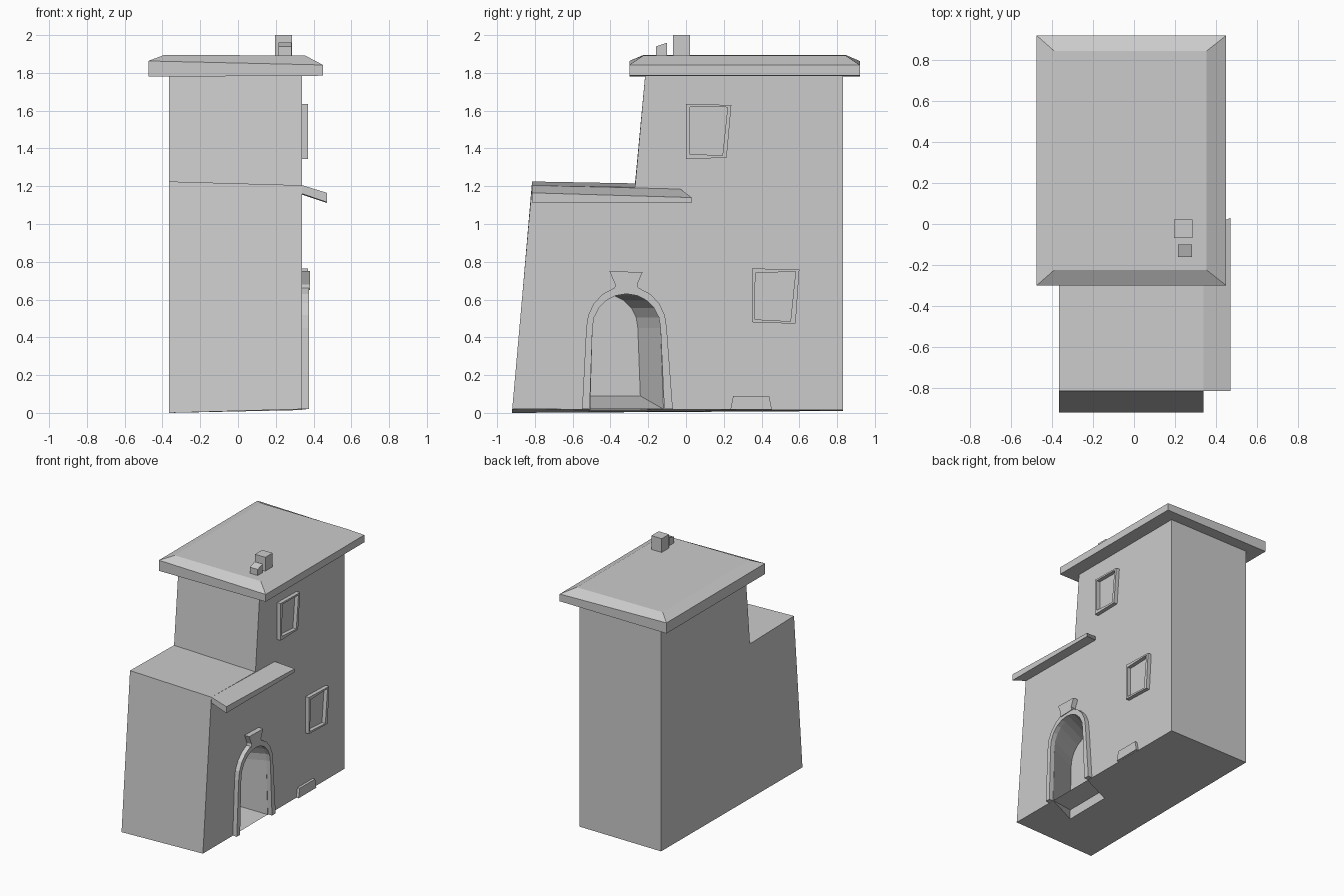
import bpy, bmesh, math

if "Cube" in bpy.data.objects:
    bpy.data.objects.remove(bpy.data.objects["Cube"])

WALL = 0.34  # x of the right-hand wall


def make(name, verts, faces):
    bm = bmesh.new()
    vs = [bm.verts.new(v) for v in verts]
    for f in faces:
        bm.faces.new([vs[i] for i in f])
    bmesh.ops.recalc_face_normals(bm, faces=bm.faces)
    mesh = bpy.data.meshes.new(name)
    bm.to_mesh(mesh)
    bm.free()
    ob = bpy.data.objects.new(name, mesh)
    bpy.context.collection.objects.link(ob)
    return ob


def loft(name, *loops):
    """Closed solid through matching polygon loops."""
    n = len(loops[0])
    faces = [tuple(range(n)), tuple(range((len(loops) - 1) * n, len(loops) * n))]
    for k in range(len(loops) - 1):
        for i in range(n):
            j = (i + 1) % n
            faces.append((k * n + i, k * n + j, k * n + n + j, k * n + n + i))
    return make(name, [v for lp in loops for v in lp], faces)


def at(x, pts):
    return [(x, y, z) for y, z in pts]


def frame(name, outer, inner, x0, x1, closed):
    """Raised moulding between two outlines on the right wall."""
    n = len(outer)
    verts = []
    for o, i in zip(outer, inner):
        verts += [(x0, *o), (x1, *o), (x1, *i), (x0, *i)]
    faces = []
    for i in range(n if closed else n - 1):
        j = (i + 1) % n
        for k in range(4):
            m = (k + 1) % 4
            faces.append((4 * i + k, 4 * i + m, 4 * j + m, 4 * j + k))
    if not closed:
        faces += [(0, 1, 2, 3), tuple(range(4 * n - 4, 4 * n))]
    return make(name, verts, faces)


def arch(left, right, bottom, ry, rz, cy, cz, n=10):
    mid = [(cy - ry * math.cos(math.pi * i / n), cz + rz * math.sin(math.pi * i / n))
           for i in range(n + 1)]
    return [(left, bottom)] + mid + [(right, bottom)]


# stepped house body with leaning front walls
body = loft("house_body",
            at(-0.365, [(-0.92, 0.0), (-0.815, 1.225), (-0.27, 1.215),
                        (-0.215, 1.80), (0.83, 1.80), (0.83, 0.01)]),
            at(WALL, [(-0.92, 0.02), (-0.815, 1.205), (-0.27, 1.195),
                      (-0.215, 1.80), (0.83, 1.80), (0.83, 0.015)]))

# skewed doorway recess
inner = arch(-0.51, -0.115, 0.02, 0.18, 0.18, -0.315, 0.45)


def recess(t, bottom):
    pts = [(y - 0.12 * t, z) for y, z in inner]
    pts[0], pts[-1] = (pts[0][0], bottom), (pts[-1][0], bottom)
    return at(WALL - 0.26 * t, pts)


cutter = loft("door_cutter", recess(-0.1, -0.1), recess(1, -0.1))
cutter.hide_render = True
mod = body.modifiers.new("doorway", 'BOOLEAN')
mod.operation, mod.solver, mod.object = 'DIFFERENCE', 'EXACT', cutter
bpy.context.view_layer.objects.active = body
bpy.ops.object.modifier_apply(modifier=mod.name)
bpy.data.objects.remove(cutter)

# sloping doorway floor
make("doorway_floor", [(WALL, -0.51, 0.02), (WALL, -0.115, 0.02),
                       (0.08, -0.235, 0.09), (0.08, -0.63, 0.09)], [(0, 1, 2, 3)])

# door surround and keystone
outer = arch(-0.55, -0.07, 0.02, 0.213, 0.222, -0.315, 0.45)
frame("door_surround", outer, inner, WALL, 0.375, False)
key = [(-0.405, 0.75), (-0.23, 0.745), (-0.258, 0.68), (-0.25, 0.655),
       (-0.38, 0.65), (-0.375, 0.68)]
loft("keystone", at(WALL, key), at(0.38, key))

# crooked window frames
frame("upper_window_frame",
      [(0.0, 1.635), (0.24, 1.63), (0.215, 1.35), (0.0, 1.345)],
      [(0.02, 1.62), (0.22, 1.618), (0.193, 1.362), (0.018, 1.372)], WALL, 0.37, True)
frame("lower_window_frame",
      [(0.35, 0.765), (0.60, 0.758), (0.58, 0.472), (0.35, 0.48)],
      [(0.367, 0.74), (0.58, 0.748), (0.553, 0.485), (0.365, 0.495)], WALL, 0.37, True)

# low block at the foot of the wall
foot = [(0.235, 0.017), (0.25, 0.09), (0.44, 0.09), (0.455, 0.017)]
loft("wall_foot_block", at(WALL, foot), at(0.36, foot))

# lean-to awning
loft("awning",
     [(WALL, -0.815, 1.205), (0.47, -0.815, 1.165), (0.47, -0.815, 1.115), (WALL, -0.815, 1.16)],
     [(WALL, -0.03, 1.185), (0.47, 0.03, 1.14), (0.47, 0.03, 1.112), (WALL, -0.03, 1.155)])


# roof slab with bevelled top
def rect(x0, x1, y0, y1, zl, zr):
    return [(x0, y0, zl), (x1, y0, zr), (x1, y1, zr), (x0, y1, zl)]


loft("roof", rect(-0.475, 0.45, -0.30, 0.92, 1.78, 1.785),
     rect(-0.475, 0.45, -0.30, 0.92, 1.863, 1.842),
     rect(-0.39, 0.355, -0.225, 0.845, 1.895, 1.892))

# chimney and small vent
loft("chimney", rect(0.195, 0.285, -0.068, 0.022, 1.88, 1.88),
     rect(0.195, 0.285, -0.068, 0.022, 2.0, 2.0))
loft("roof_vent", at(0.215, [(-0.16, 1.88), (-0.16, 1.94), (-0.1, 1.96), (-0.1, 1.88)]),
     at(0.283, [(-0.16, 1.88), (-0.16, 1.94), (-0.1, 1.96), (-0.1, 1.88)]))
